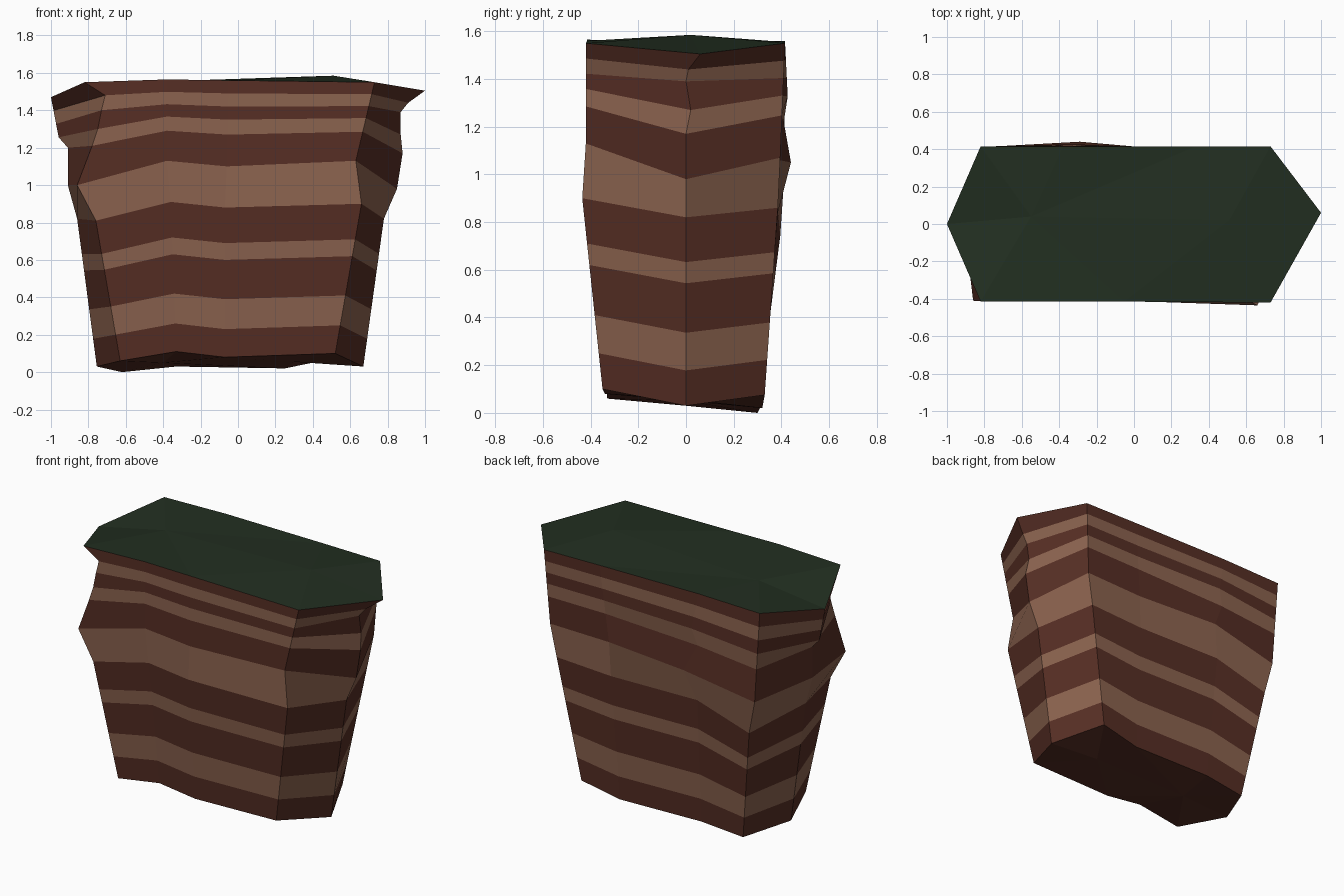
import bpy, bmesh

if "Cube" in bpy.data.objects:
    bpy.data.objects.remove(bpy.data.objects["Cube"])

# Height of each stratum boundary, and the rings where the column outline is keyed
LEVELS = [.08, .23, .39, .60, .69, .88, 1.10, 1.27, 1.35, 1.42, 1.49, 1.56]
KEYS = (0, 5, 6, 11)

# Columns counter-clockwise from front left: (x, y, height shift) at each key ring
COLUMNS = {
    "front_left":   ((-.63, -.33, -.02), (-.76, -.40, -.07), (-.86, -.41, -.10), (-.82, -.415, -.01)),
    "front_a":      ((-.33, -.335, .03), (-.36, -.405, .03), (-.38, -.41, .03), (-.38, -.415, .005)),
    "front_b":      ((-.07, -.34, 0), (-.07, -.41, 0), (-.06, -.41, 0), (-.05, -.415, 0)),
    "front_right":  ((.52, -.35, .02), (.66, -.435, .02), (.63, -.42, .03), (.73, -.42, -.01)),
    "right_tip":    ((.67, 0, -.05), (.78, 0, -.06), (.85, 0, -.12), (1.0, .06, -.055)),
    "back_right":   ((.52, .33, -.005), (.66, .385, -.02), (.70, .395, -.03), (.73, .415, -.01)),
    "back_a":       ((.25, .32, -.06), (.27, .385, -.04), (.28, .39, -.04), (.33, .415, -.005)),
    "back_b":       ((-.33, .315, -.05), (-.35, .385, -.03), (-.29, .44, -.05), (-.38, .415, 0)),
    "back_left":    ((-.62, .30, -.08), (-.73, .395, -.14), (-.78, .41, -.14), (-.82, .415, -.01)),
    "left_tip":     ((-.755, 0, -.05), (-.86, 0, -.06), (-.91, 0, -.10), (-1.0, 0, -.09)),
}
# Local weathering: single points that leave the straight run
DENTS = {
    ("right_tip", 7): (.88, 0, 1.17), ("right_tip", 8): (.87, .02, 1.27),
    ("right_tip", 9): (.87, 0, 1.39), ("right_tip", 10): (.91, .01, 1.44),
    ("front_left", 7): (-.78, -.415, 1.21), ("front_left", 8): (-.75, -.415, 1.30),
    ("front_left", 9): (-.73, -.415, 1.40), ("front_left", 10): (-.71, -.415, 1.48),
    ("left_tip", 7): (-.91, 0, 1.20), ("back_b", 7): (-.37, .41, 1.22),
}


def point(name, ring):
    """Position of a column at a ring, interpolated between its key rings."""
    if (name, ring) in DENTS:
        return DENTS[name, ring]
    i = max(k for k in range(3) if KEYS[k] <= ring)
    lo, hi = LEVELS[KEYS[i]], LEVELS[KEYS[i + 1]]
    t = (LEVELS[ring] - lo) / (hi - lo)
    x, y, dz = (p + (q - p) * t for p, q in zip(COLUMNS[name][i], COLUMNS[name][i + 1]))
    return x, y, LEVELS[ring] + dz


def material(name, rgb):
    m = bpy.data.materials.new(name)
    m.diffuse_color = (*rgb, 1)
    m.use_nodes = True
    m.node_tree.nodes["Principled BSDF"].inputs["Base Color"].default_value = m.diffuse_color
    return m


def finish(bm, name, mats):
    bmesh.ops.recalc_face_normals(bm, faces=bm.faces)
    me = bpy.data.meshes.new(name)
    bm.to_mesh(me)
    bm.free()
    ob = bpy.data.objects.new(name, me)
    for m in mats:
        me.materials.append(m)
    bpy.context.collection.objects.link(ob)


def cap(bm, ring, left, right):
    """Close a ring with a ridge between two inner points."""
    fl, fa, fb, fr, rt, br, ba, bb, bl, lt = ring
    p, q = bm.verts.new(left), bm.verts.new(right)
    for f in ((lt, fl, p), (fl, fa, p), (fa, fb, p), (fb, q, p), (fb, fr, q), (fr, rt, q),
              (rt, br, q), (br, ba, q), (ba, p, q), (ba, bb, p), (bb, bl, p), (bl, lt, p)):
        bm.faces.new(f)


dark = material("dark_stone", (.095, .028, .018))
light = material("light_stone", (.26, .125, .078))
green = material("grass", (.016, .028, .015))

# Rock: alternating dark and light strata with a closed underside
bm = bmesh.new()
rings = [[bm.verts.new(point(c, r)) for c in COLUMNS] for r in range(len(LEVELS))]
n = len(COLUMNS)
cap(bm, rings[0], (-.40, 0, .05), (.30, 0, .055))
for r in range(len(rings) - 1):
    for c in range(n):
        d = (c + 1) % n
        f = bm.faces.new((rings[r][c], rings[r][d], rings[r + 1][d], rings[r + 1][c]))
        f.material_index = r % 2
finish(bm, "rock_strata", (dark, light))

# Grass: shallow ridged top surface
bm = bmesh.new()
cap(bm, [bm.verts.new(point(c, len(LEVELS) - 1)) for c in COLUMNS],
    (-.55, .04, 1.55), (.51, .02, 1.585))
for f in bm.faces:
    if f.normal.z < 0:
        f.normal_flip()
finish(bm, "grass_top", (green,))
